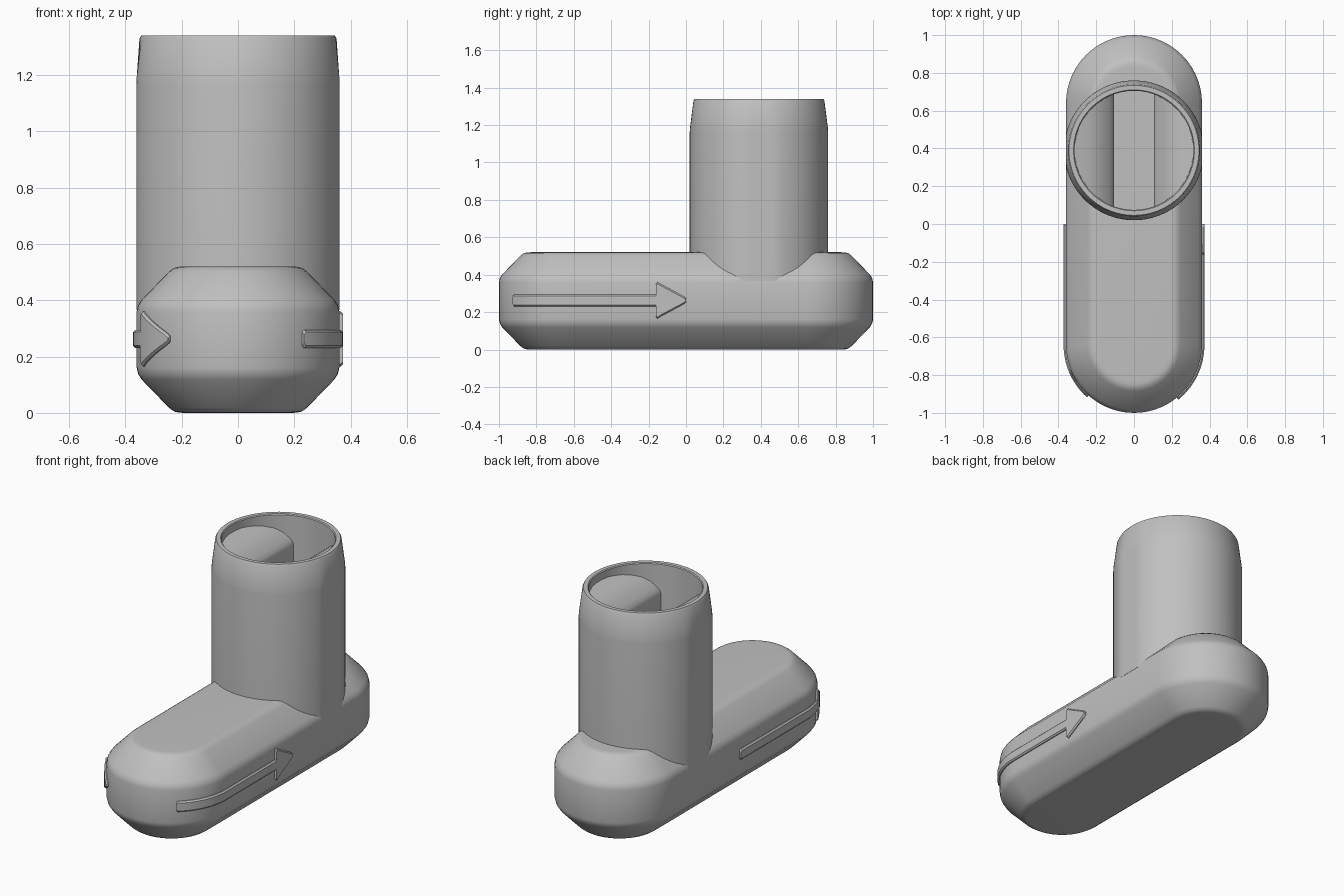
import bpy, bmesh
from math import sin, cos, pi, sqrt, radians

if "Cube" in bpy.data.objects:
    bpy.data.objects.remove(bpy.data.objects["Cube"], do_unlink=True)

grey = bpy.data.materials.new("plain grey")
grey.use_nodes = True
COLOR = (0.53, 0.53, 0.53, 1)
grey.diffuse_color = COLOR
grey.node_tree.nodes["Principled BSDF"].inputs["Base Color"].default_value = COLOR

R, HALF, HEIGHT = 0.36, 0.64, 0.52   # base radius, arc centre offset, base height
TOWER_Y = 0.39
BORE, FLOOR = 0.315, 0.55


def loft(name, rings, angle=32):
    """Skin a row of equal-sized closed rings and cap both ends."""
    bm = bmesh.new()
    loops = [[bm.verts.new(p) for p in ring] for ring in rings]
    n = len(loops[0])
    for a, b in zip(loops, loops[1:]):
        for i in range(n):
            j = (i + 1) % n
            bm.faces.new((a[i], a[j], b[j], b[i]))
    bm.faces.new(loops[0][::-1])
    bm.faces.new(loops[-1])
    bmesh.ops.recalc_face_normals(bm, faces=bm.faces[:])
    mesh = bpy.data.meshes.new(name)
    bm.to_mesh(mesh)
    bm.free()
    obj = bpy.data.objects.new(name, mesh)
    bpy.context.collection.objects.link(obj)
    mesh.materials.append(grey)
    bpy.ops.object.select_all(action='DESELECT')
    obj.select_set(True)
    bpy.context.view_layer.objects.active = obj
    bpy.ops.object.shade_smooth_by_angle(angle=radians(angle))
    return obj


# Base: a stadium outline stacked with softened chamfers
def stadium(inset, z, steps=28):
    r = R - inset
    pts = []
    for side, start in ((1, 0), (-1, pi)):
        for k in range(steps + 1):
            a = start + pi * k / steps
            pts.append((r * cos(a), side * HALF + r * sin(a), z))
    return pts


lower = [(0.17, 0), (0.15, 0.001), (0.133, 0.005), (0.115, 0.018),
         (0.018, 0.118), (0.005, 0.138), (0, 0.16)]
upper = [(i, HEIGHT - z) for i, z in reversed(lower)]
loft("base_body", [stadium(i, z) for i, z in lower + upper])


# Tower: hollow tube with tapered mouth and narrow flats on both sides
def circle(r, z, steps=96):
    pts = []
    for k in range(steps):
        a = 2 * pi * k / steps
        x = max(-R, min(R, r * cos(a)))
        pts.append((x, TOWER_Y + r * sin(a), z))
    return pts


tube = [(0.37, 0.365), (0.37, 1.165), (0.368, 1.19), (0.35, 1.33), (0.344, 1.34),
        (0.32, 1.34), (BORE, 1.335), (BORE, FLOOR)]
loft("tower_tube", [circle(r, z) for r, z in tube])

# Sloped shoulders inside the bore, leaving a slot between them
slope = [(0.105, 1.16), (0.112, 1.18), (0.13, 1.2), (0.16, 1.23), (0.2, 1.255),
         (0.24, 1.27), (0.27, 1.28), (0.29, 1.285), (0.305, 1.29), (0.314, 1.29)]
for side, label in ((1, "left"), (-1, "right")):
    rings = []
    for x, z in slope:
        h = sqrt(BORE ** 2 - x * x)
        rings.append([(side * x, TOWER_Y + s * h, zz)
                      for s, zz in ((-1, FLOOR), (1, FLOOR), (1, z), (-1, z))])
    loft("inner_shoulder_" + label, rings)


# Raised arrows that wrap around the front end of the base
def wrap(side, s, off, z):
    r = R + off
    if s <= HALF:
        return (side * r, -s, z)
    a = (s - HALF) / R
    return (side * r * cos(a), -HALF - r * sin(a), z)


def arrow(name, side, tip, neck, tail):
    stem, mid = 0.032, 0.263
    d = 1 if neck > tip else -1
    path = [(tip, 0.009), (tip + d * 0.004, 0.014)]
    path += [(tip + (neck - tip) * k / 8, 0.014 + 0.086 * k / 8) for k in range(1, 8)]
    path += [(neck - d * 0.008, 0.098), (neck, 0.09), (neck + d * 0.001, stem)]
    path += [(neck + (tail - neck) * k / 40, stem) for k in range(1, 40)]
    path += [(tail - d * 0.008, stem), (tail, stem - 0.01)]
    rings = []
    for s, w in path:
        section = [(-0.02, -w), (0.005, -w), (0.013, 0.008 - w),
                   (0.013, w - 0.008), (0.005, w), (-0.02, w)]
        rings.append([wrap(side, s, off, mid + z) for off, z in section])
    loft(name, rings)


arrow("arrow_left", 1, 0.0, 0.16, 0.96)
arrow("arrow_right", -1, 0.943, 0.775, 0.0)
